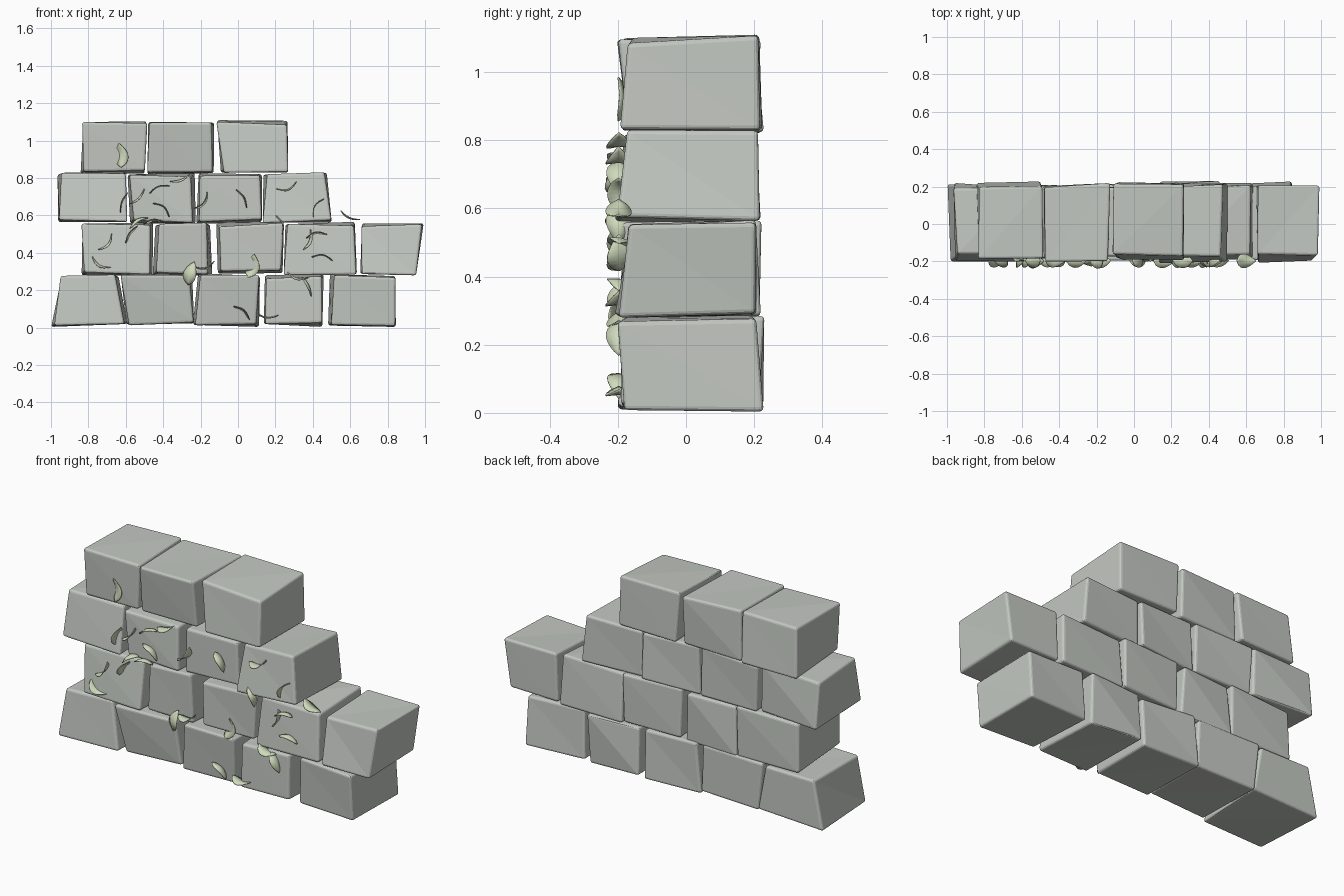
import bpy, bmesh, math, random
from mathutils import Matrix, Vector

cube = bpy.data.objects.get("Cube")
if cube:
    bpy.data.objects.remove(cube, do_unlink=True)
rng = random.Random(7)


def make_material(name, rgb):
    mat = bpy.data.materials.new(name)
    mat.use_nodes = True
    mat.diffuse_color = (*rgb, 1)
    mat.node_tree.nodes["Principled BSDF"].inputs["Base Color"].default_value = (*rgb, 1)
    return mat


stone = make_material("grey stone", (0.55, 0.58, 0.54))
green = make_material("pale leaf green", (0.62, 0.70, 0.50))


def add_object(name, bm, mat):
    mesh = bpy.data.meshes.new(name)
    bm.to_mesh(mesh)
    bm.free()
    mesh.materials.append(mat)
    obj = bpy.data.objects.new(name, mesh)
    bpy.context.collection.objects.link(obj)
    return obj


# Uneven stone block: x span of the bottom and top edges. A positive lean brings
# the top of the front forward; loose corners twist the faces into two facets
def add_block(name, low, high, lean, z0, z1, back):
    bm = bmesh.new()
    bmesh.ops.create_cube(bm, size=1)
    mid = (sum(low) + sum(high)) / 4
    for v in bm.verts:
        front, top, right = v.co.y < 0, v.co.z > 0, v.co.x > 0
        x = (high if top else low)[right]
        z = (z1 if top else z0) + rng.uniform(-0.012, 0.008)
        if front:
            y = -0.183 - (lean if top else -lean) + rng.uniform(-0.012, 0.012)
            x += math.copysign(rng.uniform(0, 0.028), mid - x)
            z += rng.uniform(0, 0.014) * (-1 if top else 1)
        else:
            y = back + rng.uniform(-0.018, 0.018)
            x += math.copysign(rng.uniform(0, 0.01), mid - x)
        v.co = (x, y, max(z, 0))
    obj = add_object(name, bm, stone)
    bevel = obj.modifiers.new("worn edges", "BEVEL")
    bevel.width = 0.013
    bevel.segments = 3
    bevel.limit_method = "NONE"
    obj.modifiers.new("facets", "TRIANGULATE").quad_method = "FIXED"


# Courses from the ground up: height range, back depth,
# then the bottom span, top span and lean of each block
COURSES = [
    ("ground", 0.015, 0.285, 0.215, [
        ((-1, -0.59), (-0.95, -0.63), -0.01), ((-0.6, -0.23), (-0.63, -0.24), 0.015),
        ((-0.25, 0.115), (-0.22, 0.125), 0.01), ((0.135, 0.455), (0.135, 0.465), 0),
        ((0.48, 0.85), (0.49, 0.845), 0.01)]),
    ("second", 0.285, 0.56, 0.205, [
        ((-0.845, -0.455), (-0.84, -0.445), -0.01), ((-0.46, -0.135), (-0.445, -0.14), 0.01),
        ((-0.11, 0.24), (-0.125, 0.25), 0), ((0.24, 0.64), (0.25, 0.63), -0.01),
        ((0.65, 0.96), (0.655, 1), -0.015)]),
    ("third", 0.565, 0.83, 0.205, [
        ((-0.97, -0.59), (-0.97, -0.595), -0.015), ((-0.585, -0.225), (-0.595, -0.23), 0),
        ((-0.23, 0.13), (-0.22, 0.13), 0), ((0.13, 0.505), (0.135, 0.485), -0.02)]),
    ("top", 0.83, 1.105, 0.212, [
        ((-0.845, -0.49), (-0.835, -0.48), 0), ((-0.485, -0.12), (-0.48, -0.12), 0.02),
        ((-0.1, 0.275), (-0.12, 0.265), -0.015)]),
]
for course, z0, z1, back, blocks in COURSES:
    for i, (low, high, lean) in enumerate(blocks, 1):
        add_block(f"{course}_course_block_{i}", low, high, lean, z0, z1, back)


# Pointed leaf: a thin arched sheet, long along x and wide along y
def add_leaf(name, x, z, angle, face, length=0.115):
    bm = bmesh.new()
    steps, rows = 8, []
    arch = rng.choice((-1, 1)) * rng.uniform(0.012, 0.025)
    for i in range(steps + 1):
        t = i / steps
        half = 0.038 * math.sin(math.pi * t ** 0.8) ** 0.8 if 0 < i < steps else 0.001
        lift = arch * math.sin(math.pi * t)
        rows.append([bm.verts.new(((t - 0.5) * length, s * half, lift - abs(s) * half * 0.15))
                     for s in (-1, 0, 1)])
    for a, b in zip(rows, rows[1:]):
        for k in range(2):
            bm.faces.new((a[k], b[k], b[k + 1], a[k + 1]))
    # Give the sheet a little thickness
    bmesh.ops.recalc_face_normals(bm, faces=bm.faces)
    bmesh.ops.solidify(bm, geom=bm.faces[:], thickness=0.004)
    turn = Matrix.Rotation(math.radians(-angle), 4, "Y") @ Matrix.Rotation(math.radians(face), 4, "X")
    bm.transform(Matrix.Translation(Vector((x, -0.197, z))) @ turn)
    for f in bm.faces:
        f.smooth = True
    add_object(name, bm, green)


# Leaves scattered on the front: x, z, slant in degrees
LEAVES = [
    (-0.73, 0.35, -30), (-0.57, 0.5, 55), (-0.61, 0.67, 70), (-0.71, 0.46, 50),
    (-0.53, 0.56, 30), (-0.45, 0.56, 5), (-0.54, 0.7, 45), (-0.42, 0.74, 20),
    (-0.31, 0.8, 20), (-0.41, 0.63, -40), (-0.2, 0.68, 50), (0.02, 0.69, -60),
    (0.26, 0.76, 20), (0.22, 0.55, -70), (0.37, 0.47, 70), (0.43, 0.64, 60),
    (0.6, 0.6, -25), (0.42, 0.49, 10), (0.45, 0.37, -10), (0.32, 0.28, -15),
    (0.37, 0.22, -65), (0.02, 0.08, -40), (0.16, 0.07, -5), (-0.18, 0.34, 15),
]
for i, (x, z, angle) in enumerate(LEAVES, 1):
    add_leaf(f"leaf_{i}", x, z, angle, face=rng.uniform(-12, 12))

# Leaves turned flat toward the front
for i, (x, z, angle) in enumerate([(-0.63, 0.92, 95), (-0.25, 0.29, 75), (0.07, 0.33, 75)], 1):
    add_leaf(f"open_leaf_{i}", x, z, angle, face=65, length=0.13)
